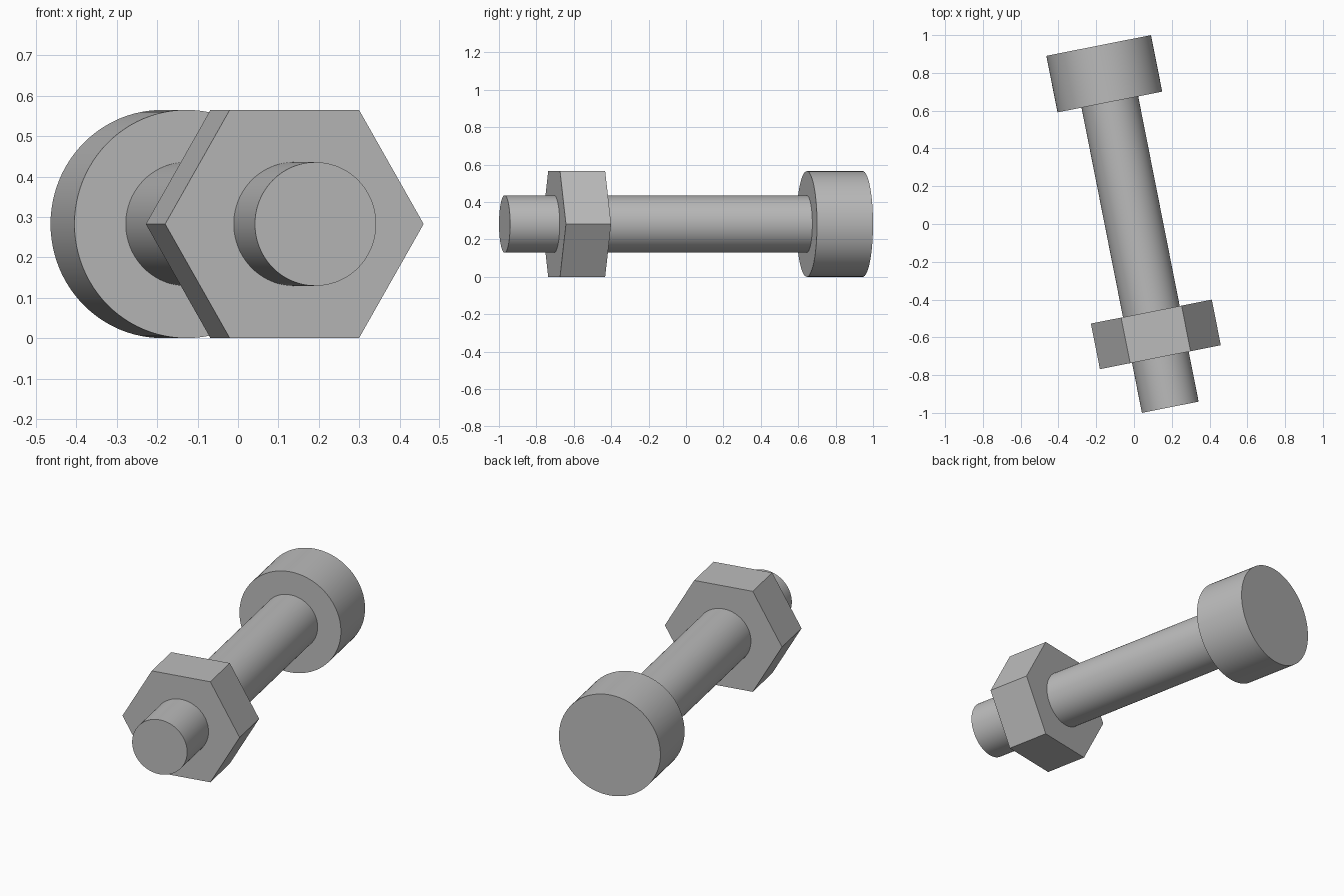
import bpy
import math
from mathutils import Matrix, Vector

cube = bpy.data.objects.get("Cube")
if cube:
    bpy.data.objects.remove(cube, do_unlink=True)

# Plain grey metal
GREY = (0.5, 0.5, 0.5, 1)
steel = bpy.data.materials.new("grey_steel")
steel.use_nodes = True
steel.diffuse_color = GREY
steel.node_tree.nodes["Principled BSDF"].inputs["Base Color"].default_value = GREY

# Bolt axis, from the free tip to the back of the head
HEIGHT = 0.2825
TIP = Vector((0.192, -0.970, HEIGHT))
END = Vector((-0.187, 0.945, HEIGHT))
AXIS = (END - TIP).normalized()
LENGTH = (END - TIP).length
TURN = math.atan2(-AXIS.x, AXIS.y)


def prism(name, sides, radius, start, stop, spin=0):
    """Cylinder or prism along the bolt axis between two distances from the tip."""
    bpy.ops.mesh.primitive_cylinder_add(vertices=sides, radius=radius, depth=stop - start)
    obj = bpy.context.object
    obj.name = name
    obj.data.transform(Matrix.Rotation(-math.pi / 2, 4, "X") @ Matrix.Rotation(spin, 4, "Z"))
    obj.location = TIP + AXIS * (start + stop) / 2
    obj.rotation_euler.z = TURN
    obj.data.materials.append(steel)
    bpy.ops.object.shade_smooth_by_angle(angle=math.radians(30))
    return obj


HEAD_START = LENGTH - 0.305

# Shank runs from the tip just into the head
prism("shank", 96, 0.153, 0, HEAD_START + 0.02)

# Round head
prism("head", 96, HEIGHT, HEAD_START, LENGTH)

# Hexagonal nut with flats on top and bottom
prism("nut", 6, HEIGHT / math.cos(math.pi / 6), 0.270, 0.516, spin=math.pi / 2)
